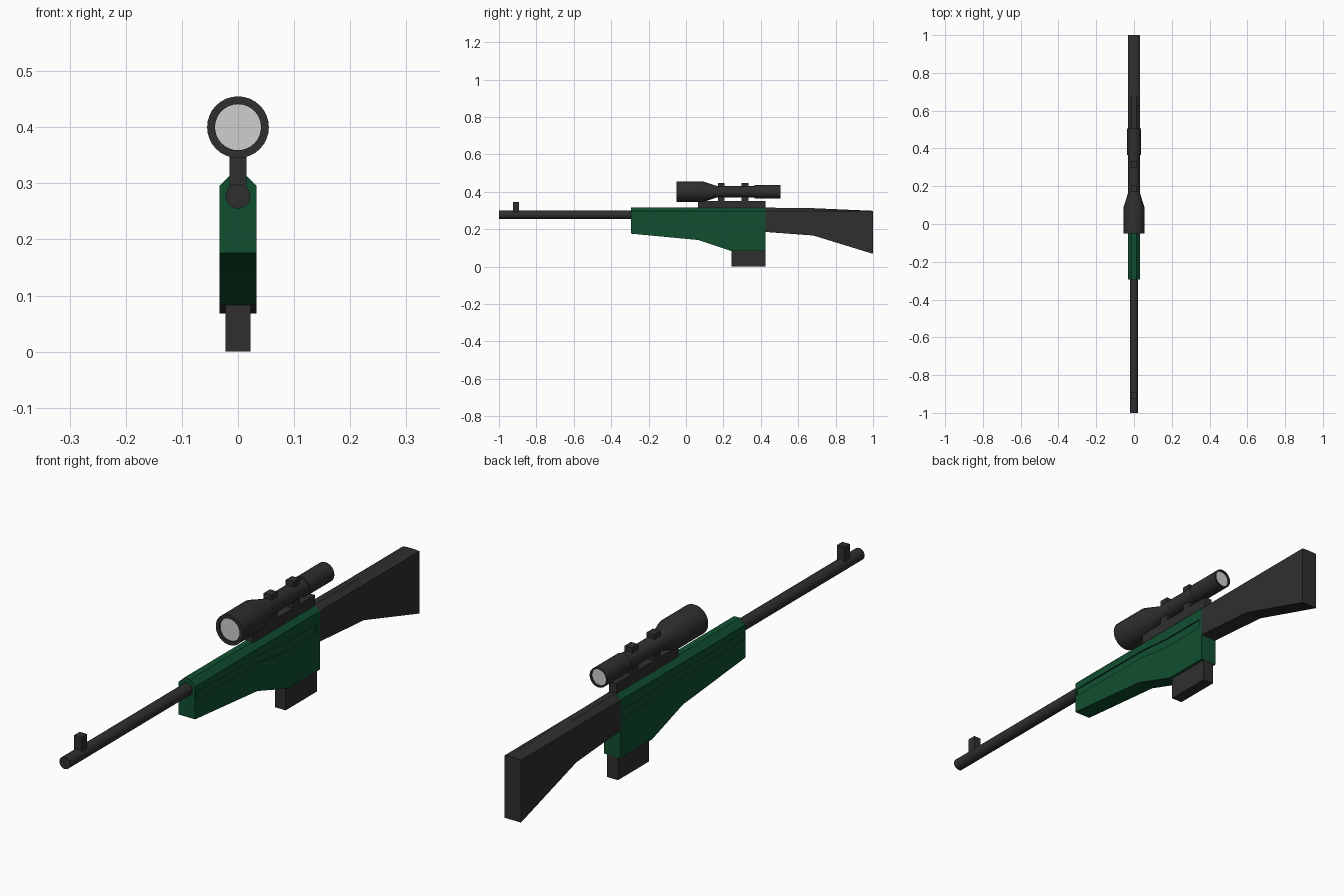
import bpy, bmesh, math

cube = bpy.data.objects.get("Cube")
if cube:
    bpy.data.objects.remove(cube, do_unlink=True)


def material(name, rgb):
    m = bpy.data.materials.new(name)
    m.use_nodes = True
    color = (*rgb, 1)
    m.diffuse_color = color
    m.node_tree.nodes["Principled BSDF"].inputs["Base Color"].default_value = color
    return m


GREY = material("dark grey", (0.028, 0.028, 0.028))
GREEN = material("deep green", (0.005, 0.078, 0.030))
GLASS = material("pale glass", (0.62, 0.62, 0.62))


def finish(name, bm, mat, smooth=False):
    bmesh.ops.recalc_face_normals(bm, faces=bm.faces)
    mesh = bpy.data.meshes.new(name)
    bm.to_mesh(mesh)
    bm.free()
    mesh.materials.append(mat)
    obj = bpy.data.objects.new(name, mesh)
    bpy.context.collection.objects.link(obj)
    bpy.ops.object.select_all(action="DESELECT")
    obj.select_set(True)
    bpy.context.view_layer.objects.active = obj
    if smooth:
        bpy.ops.object.shade_smooth_by_angle(angle=math.radians(30))
    return obj


def skin(bm, rings, caps=True):
    """Join successive closed rings of points with quads."""
    loops = [[bm.verts.new(p) for p in ring] for ring in rings]
    for a, b in zip(loops, loops[1:]):
        for i in range(len(a)):
            j = (i + 1) % len(a)
            bm.faces.new((a[i], a[j], b[j], b[i]))
    if caps:
        bm.faces.new(loops[0])
        bm.faces.new(loops[-1])


def box(name, half_x, y0, y1, z0, z1, mat):
    bm = bmesh.new()
    skin(bm, [[(-half_x, y, z0), (half_x, y, z0), (half_x, y, z1), (-half_x, y, z1)]
              for y in (y0, y1)])
    return finish(name, bm, mat)


def lathe(name, profile, z, mat, sides=32):
    """Revolve (y, radius) points about a lengthwise axis at height z."""
    bm = bmesh.new()
    turn = [2 * math.pi * i / sides for i in range(sides)]
    skin(bm, [[(r * math.cos(a), y, z + r * math.sin(a)) for a in turn]
              for y, r in profile])
    return finish(name, bm, mat, smooth=True)


def ridged(name, stations, half_x, ridge, shoulder, mat):
    """Loft a slab with a bevelled top through (y, bottom, top) stations."""
    bm = bmesh.new()
    skin(bm, [[(-half_x, y, b), (half_x, y, b), (half_x, y, shoulder),
               (ridge, y, t), (-ridge, y, t), (-half_x, y, shoulder)]
              for y, b, t in stations])
    return finish(name, bm, mat)


W = 0.033          # half width of body and stock
SHOULDER = 0.296   # height where the top bevel starts
AXIS = 0.40        # height of the scope axis

# Body and stock
body = ridged("body", [(-0.295, 0.176, 0.316), (0.065, 0.142, 0.316),
                       (0.243, 0.083, 0.316), (0.425, 0.083, 0.316)],
              W, 0.012, SHOULDER, GREEN)
ridged("stock", [(0.425, 0.185, 0.315), (0.68, 0.166, 0.312), (1.0, 0.068, 0.298)],
       W, 0.012, SHOULDER, GREY)

# Shallow stepped groove along both sides of the body
for side in (-1, 1):
    bm = bmesh.new()
    inner, outer = side * (W - 0.005), side * (W + 0.02)
    skin(bm, [[(inner, y, lo), (outer, y, lo), (outer, y, hi), (inner, y, hi)]
              for y, lo, hi in [(-0.29, 0.242, 0.270), (0.08, 0.240, 0.268),
                                (0.23, 0.222, 0.256), (0.41, 0.222, 0.256)]])
    cutter = finish("groove_cutter", bm, GREEN)
    cutter.hide_render = True
    bpy.context.view_layer.objects.active = body
    cut = body.modifiers.new("groove", "BOOLEAN")
    cut.operation = "DIFFERENCE"
    cut.solver = "EXACT"
    cut.object = cutter
    bpy.ops.object.modifier_apply(modifier=cut.name)
    bpy.data.objects.remove(cutter, do_unlink=True)

# Barrel, front sight and magazine
lathe("barrel", [(-1.0, 0.022), (-0.28, 0.022)], 0.277, GREY, sides=24)
box("front_sight", 0.015, -0.925, -0.893, 0.285, 0.346, GREY)
box("magazine", 0.022, 0.244, 0.424, 0, 0.10, GREY)

# Scope rail and the two mounts
box("scope_rail", 0.015, 0.065, 0.424, 0.305, 0.351, GREY)
for label, y in (("front", 0.188), ("rear", 0.315)):
    box(label + "_scope_mount", 0.015, y - 0.018, y + 0.018, 0.34, 0.447, GREY)

# Scope tube with recessed lenses
lathe("scope_tube", [(-0.042, 0.041), (-0.05, 0.041), (-0.05, 0.055), (0.09, 0.055),
                     (0.165, 0.031), (0.365, 0.031), (0.365, 0.036),
                     (0.505, 0.036), (0.505, 0.030), (0.497, 0.030)], AXIS, GREY)
lathe("front_lens", [(-0.044, 0.041), (-0.042, 0.041)], AXIS, GLASS)
lathe("rear_lens", [(0.497, 0.030), (0.499, 0.030)], AXIS, GLASS)
